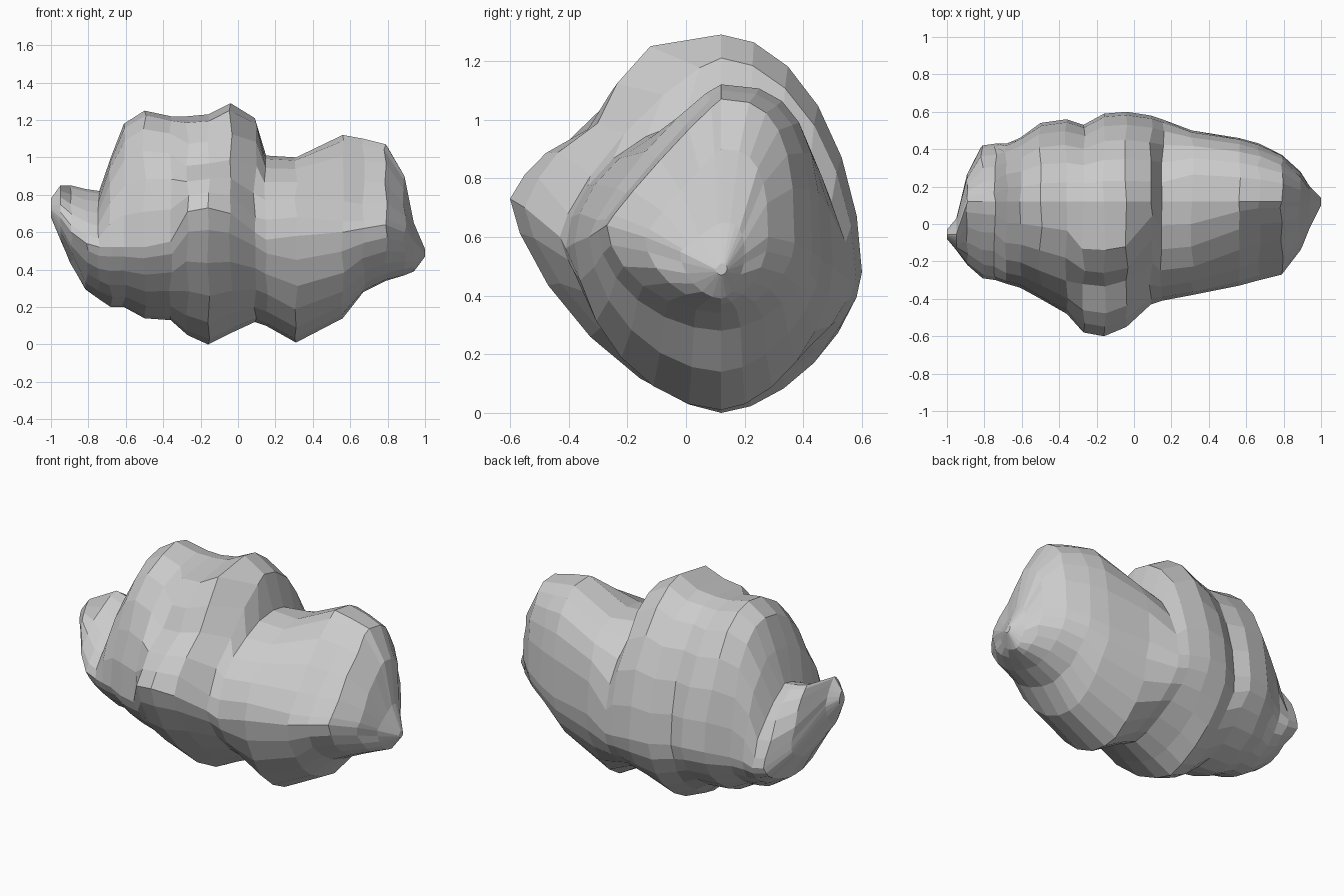
import bpy, bmesh, random
from math import cos, sin, pi

# Sections along x: x, bottom z, top z, front y, back y, front z, back z
SECTIONS = [
    (-1.00, 0.68, 0.78, -0.08, -0.03, 0.72, 0.73),
    (-0.95, 0.56, 0.85, -0.14, 0.03, 0.68, 0.70),
    (-0.89, 0.43, 0.85, -0.22, 0.27, 0.60, 0.52),
    (-0.81, 0.29, 0.83, -0.29, 0.42, 0.54, 0.44),
    (-0.74, 0.24, 0.82, -0.30, 0.43, 0.52, 0.43),
    (-0.68, 0.20, 1.00, -0.32, 0.43, 0.52, 0.45),
    (-0.61, 0.20, 1.18, -0.34, 0.46, 0.52, 0.47),
    (-0.50, 0.14, 1.25, -0.40, 0.54, 0.52, 0.50),
    (-0.36, 0.13, 1.22, -0.48, 0.56, 0.55, 0.50),
    (-0.27, 0.05, 1.22, -0.58, 0.53, 0.71, 0.48),
    (-0.16, 0.00, 1.23, -0.60, 0.59, 0.73, 0.48),
    (-0.04, 0.06, 1.29, -0.55, 0.60, 0.70, 0.48),
    (0.09, 0.12, 1.21, -0.43, 0.58, 0.60, 0.46),
    (0.15, 0.10, 1.01, -0.41, 0.56, 0.56, 0.45),
    (0.31, 0.01, 1.00, -0.38, 0.50, 0.58, 0.50),
    (0.56, 0.14, 1.12, -0.33, 0.46, 0.60, 0.52),
    (0.67, 0.28, 1.10, -0.30, 0.43, 0.62, 0.55),
    (0.79, 0.34, 1.07, -0.27, 0.37, 0.64, 0.58),
    (0.89, 0.37, 0.90, -0.14, 0.28, 0.60, 0.60),
    (0.94, 0.39, 0.65, -0.02, 0.20, 0.55, 0.54),
    (1.00, 0.47, 0.51, 0.10, 0.14, 0.49, 0.49),
]
SIDES = 24
# Stepped brow above the front bulge (outward, upward), top to front
BROW = [(0.36, 0.94), (0.53, 0.74), (0.63, 0.52), (0.83, 0.34), (0.93, 0.18)]
random.seed(4)


def power(v, n):
    return (abs(v) ** (2 / n)) * (1 if v >= 0 else -1)


def roundness(x, back, up):
    """Low is diamond-like, high is boxy."""
    right = x > 0.25
    if back and up:
        return 2.8 if right else 1.35 if x < -0.7 else 1.85
    if back:
        return 1.75
    if up:
        # upper limits of x and the value below each
        for limit, n in ((-0.7, 1.5), (-0.3, 2.0), (0.1, 1.35), (0.4, 1.9), (0.6, 1.25)):
            if x < limit:
                return n
        return 1.1
    return 1.8 if right else 1.45


def ring(s):
    """One cross-section made of four rounded quarters."""
    x, zb, zt, yf, yb, zf, zk = s
    yc = 0.12 if yf < 0.05 and yb > 0.18 else (yf + yb) / 2
    pts = []
    for i in range(SIDES):
        a = 2 * pi * i / SIDES
        c, d = cos(a), sin(a)
        back, up = c >= 0, d >= 0
        n = roundness(x, back, up)
        u, v = power(c, n), power(d, n)
        if -0.3 < x < 0 and 6 < i < 12:
            u, v = -BROW[i - 7][0], BROW[i - 7][1]
        side_z = zk if back else zf
        if not up or abs(u) < 0.99:
            side_z = zf + (zk - zf) * (u + 1) / 2
        y = yc + u * (yb - yc if back else yc - yf)
        z = side_z + v * (zt - side_z if up else side_z - zb)
        # uneven facets away from the outline points
        jitter = 0.01 if i % 6 and abs(x) < 0.93 else 0
        pts.append((x + random.uniform(-jitter, jitter), y, z))
    return pts


# Lumpy rock lofted through the sections
bm = bmesh.new()
rings = [[bm.verts.new(p) for p in ring(s)] for s in SECTIONS]
for r, q in zip(rings, rings[1:]):
    for i in range(SIDES):
        j = (i + 1) % SIDES
        bm.faces.new((r[i], r[j], q[j], q[i]))
bm.faces.new(rings[0])
bm.faces.new(rings[-1])
bmesh.ops.recalc_face_normals(bm, faces=bm.faces)
mesh = bpy.data.meshes.new("rock")
bm.to_mesh(mesh)
bm.free()
rock = bpy.data.objects.new("rock", mesh)
bpy.context.collection.objects.link(rock)
